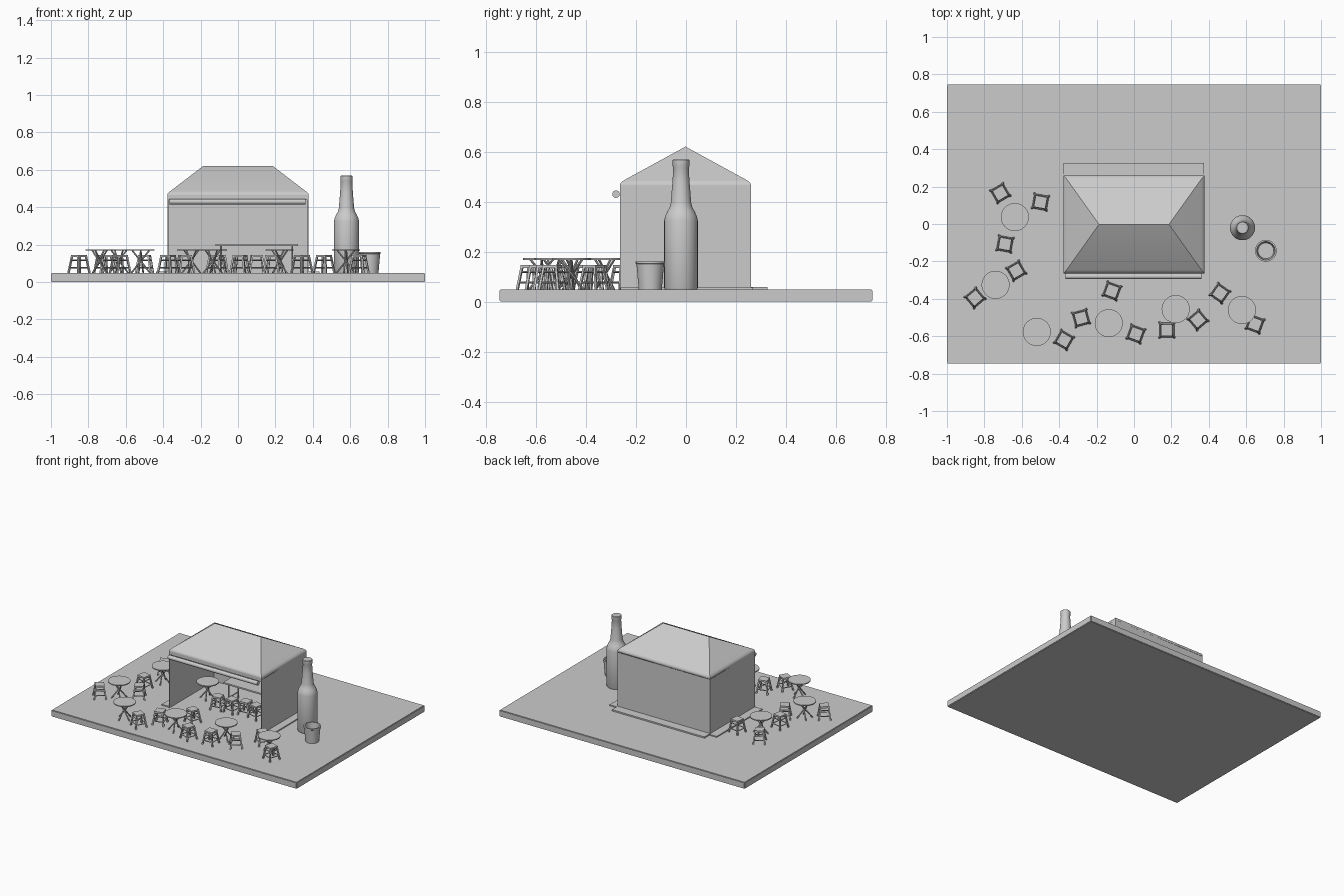
import bpy, bmesh, math
from mathutils import Vector, Matrix

if "Cube" in bpy.data.objects:
    bpy.data.objects.remove(bpy.data.objects["Cube"])

grey = bpy.data.materials.new("plain grey")
grey.diffuse_color = (0.6, 0.6, 0.6, 1)
grey.use_nodes = True
grey.node_tree.nodes["Principled BSDF"].inputs["Base Color"].default_value = grey.diffuse_color
FLOOR = 0.048


def finish(bm, name, smooth=False):
    bmesh.ops.recalc_face_normals(bm, faces=bm.faces)
    me = bpy.data.meshes.new(name)
    bm.to_mesh(me)
    bm.free()
    me.materials.append(grey)
    ob = bpy.data.objects.new(name, me)
    bpy.context.collection.objects.link(ob)
    if smooth:
        bpy.ops.object.select_all(action='DESELECT')
        ob.select_set(True)
        bpy.context.view_layer.objects.active = ob
        bpy.ops.object.shade_smooth_by_angle(angle=math.radians(35))
    return ob


def add_box(bm, x0, x1, y0, y1, z0, z1):
    m = Matrix.Translation(((x0 + x1) / 2, (y0 + y1) / 2, (z0 + z1) / 2)) @ \
        Matrix.Diagonal((x1 - x0, y1 - y0, z1 - z0, 1))
    bmesh.ops.create_cube(bm, size=1, matrix=m)


def add_rod(bm, a, b, r, sides=8):
    a, b = Vector(a), Vector(b)
    d = b - a
    m = Matrix.Translation((a + b) / 2) @ d.to_track_quat('Z', 'Y').to_matrix().to_4x4()
    bmesh.ops.create_cone(bm, cap_ends=True, segments=sides, radius1=r, radius2=r,
                          depth=d.length, matrix=m)


def box(name, *dims, bevel=0):
    bm = bmesh.new()
    add_box(bm, *dims)
    if bevel:
        bmesh.ops.bevel(bm, geom=bm.edges[:], offset=bevel, segments=2, affect='EDGES')
    return finish(bm, name)


def lathe(name, profile, x, y, sides=32):
    bm = bmesh.new()
    rings = []
    for r, z in profile:
        if r == 0:
            rings.append([bm.verts.new((0, 0, z))] * sides)
        else:
            rings.append([bm.verts.new((r * math.cos(2 * math.pi * i / sides),
                                        r * math.sin(2 * math.pi * i / sides), z))
                          for i in range(sides)])
    for a, b in zip(rings, rings[1:]):
        for i in range(sides):
            j = (i + 1) % sides
            vs = list(dict.fromkeys([a[i], a[j], b[j], b[i]]))
            if len(vs) > 2:
                bm.faces.new(vs)
    ob = finish(bm, name, True)
    ob.location = (x, y, 0)
    return ob


# ground slab
box("ground_slab", -1, 1, -0.745, 0.745, 0, FLOOR, bevel=0.004)

# tent walls, open at the front
box("left_wall", -0.378, -0.372, -0.264, 0.26, FLOOR, 0.465)
box("right_wall", 0.372, 0.378, -0.264, 0.26, FLOOR, 0.465)
box("back_wall", -0.378, 0.378, 0.254, 0.26, FLOOR, 0.465)
box("front_valance", -0.378, 0.378, -0.264, -0.258, 0.44, 0.465)

# hipped roof with a rounded eave
bm = bmesh.new()
rings = []
for hx, hy, z in [(0.378, 0.262, 0.455), (0.378, 0.262, 0.468),
                  (0.373, 0.257, 0.477), (0.362, 0.245, 0.486), (0.187, 0, 0.62)]:
    if hy:
        rings.append([bm.verts.new((sx * hx, sy * hy - 0.002, z))
                      for sx, sy in ((-1, -1), (1, -1), (1, 1), (-1, 1))])
    else:
        l, r = bm.verts.new((-hx, -0.002, z)), bm.verts.new((hx, -0.002, z))
        rings.append([l, r, r, l])
for a, b in zip(rings, rings[1:]):
    for i in range(4):
        j = (i + 1) % 4
        bm.faces.new(list(dict.fromkeys([a[i], a[j], b[j], b[i]])))
roof = finish(bm, "tent_roof", True)
solid = roof.modifiers.new("thickness", 'SOLIDIFY')
solid.thickness = 0.005
solid.offset = -1

# rolled-up front curtain
bm = bmesh.new()
add_rod(bm, (-0.367, -0.28, 0.43), (0.361, -0.28, 0.43), 0.015, 20)
finish(bm, "rolled_curtain", True)

# ground flaps
box("left_flap", -0.438, -0.375, -0.262, 0.268, FLOOR, 0.056)
box("right_flap", 0.375, 0.435, -0.262, 0.268, FLOOR, 0.056)
box("back_flap", -0.378, 0.375, 0.258, 0.326, FLOOR, 0.058)

# long serving table inside the tent
bm = bmesh.new()
add_box(bm, -0.12, 0.32, 0.0, 0.15, 0.192, 0.203)
for x in (-0.09, 0.29):
    for y in (0.02, 0.13):
        add_rod(bm, (x, y, FLOOR), (x, y, 0.194), 0.005)
    add_rod(bm, (x, 0.02, 0.09), (x, 0.13, 0.09), 0.004)
finish(bm, "serving_table")

# large bottle
lathe("bottle", [(0, FLOOR), (0.064, FLOOR), (0.067, 0.054), (0.067, 0.325),
                 (0.063, 0.343), (0.054, 0.362), (0.045, 0.378), (0.041, 0.395),
                 (0.034, 0.48), (0.031, 0.535), (0.033, 0.54), (0.033, 0.566),
                 (0.03, 0.569), (0, 0.569)], 0.58, -0.02)

# bucket
lathe("bucket", [(0, FLOOR), (0.046, FLOOR), (0.055, 0.15), (0.058, 0.152),
                 (0.058, 0.161), (0.049, 0.161), (0.042, 0.058), (0, 0.058)],
      0.705, -0.143)


# round tables on crossed legs
def cafe_table(i, x, y, turn):
    bm = bmesh.new()
    bmesh.ops.create_cone(bm, cap_ends=True, segments=32, radius1=0.075, radius2=0.075,
                          depth=0.007, matrix=Matrix.Translation((0, 0, 0.171)))
    for k in range(4):
        a = math.pi / 2 * k
        c, s = math.cos(a), math.sin(a)
        add_rod(bm, (0.045 * c - 0.006 * s, 0.045 * s + 0.006 * c, 0.169),
                (-0.052 * c - 0.006 * s, -0.052 * s + 0.006 * c, FLOOR), 0.0045)
    ob = finish(bm, f"round_table_{i}", True)
    ob.location = (x, y, 0)
    ob.rotation_euler.z = math.radians(turn)


for i, (x, y) in enumerate([(-0.637, 0.037), (-0.74, -0.325), (-0.52, -0.577), (-0.135, -0.53),
                            (0.223, -0.455), (0.577, -0.46), (-0.25, 0.005)]):
    cafe_table(i, x, y, 20 + 31 * i)


# square stools with splayed legs and rungs
def stool(i, x, y, turn):
    bm = bmesh.new()
    top, bot, z1 = 0.031, 0.04, 0.146
    add_box(bm, -top, top, -top, top, z1 - 0.012, z1)
    corners = ((-1, -1), (1, -1), (1, 1), (-1, 1))
    for k, (sx, sy) in enumerate(corners):
        add_rod(bm, (sx * 0.026, sy * 0.026, z1 - 0.006), (sx * bot, sy * bot, FLOOR), 0.0065, 4)
        nx, ny = corners[(k + 1) % 4]
        for h, z in ((0.036, 0.077), (0.03, 0.118)):
            add_rod(bm, (sx * h, sy * h, z), (nx * h, ny * h, z), 0.004, 4)
    ob = finish(bm, f"stool_{i}")
    ob.location = (x, y, 0)
    ob.rotation_euler.z = math.radians(turn)


for i, (x, y, t) in enumerate([
        (-0.715, 0.165, 30), (-0.5, 0.117, -10), (-0.69, -0.107, -10), (-0.63, -0.25, 30),
        (-0.85, -0.395, 40), (-0.118, -0.358, -20), (-0.283, -0.503, 15), (-0.374, -0.62, -30),
        (0.01, -0.588, -20), (0.176, -0.567, 0), (0.342, -0.513, 40), (0.46, -0.37, -35),
        (0.647, -0.535, -20), (-0.1, -0.09, 10), (0.005, -0.076, -8), (0.1, -0.05, 5),
        (0.19, -0.06, -12)]):
    stool(i, x, y, t)
